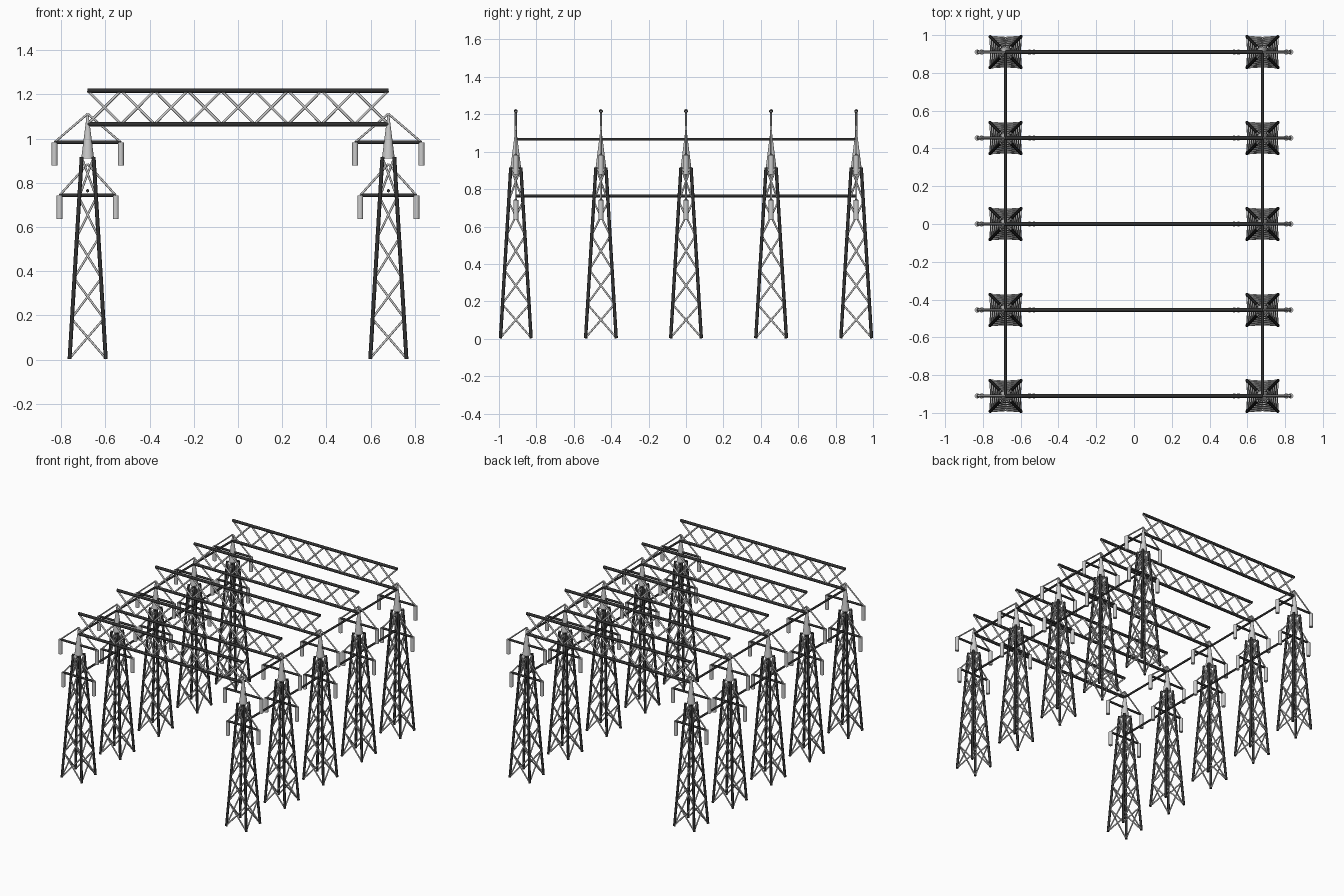
import bpy, bmesh
from mathutils import Vector

if "Cube" in bpy.data.objects:
    bpy.data.objects.remove(bpy.data.objects["Cube"])

dark = bpy.data.materials.new("dark_steel")
dark.diffuse_color = (0.03, 0.03, 0.03, 1)
dark.use_nodes = True
dark.node_tree.nodes["Principled BSDF"].inputs["Base Color"].default_value = dark.diffuse_color


def rod_mesh(name, rods, material=None, sides=10):
    """Mesh made of straight rods (start, end, radius, end radius)."""
    bm = bmesh.new()
    for a, b, r1, r2 in rods:
        a, b = Vector(a), Vector(b)
        d = b - a
        new = bmesh.ops.create_cone(bm, cap_ends=True, segments=sides,
                                    radius1=r1, radius2=r2, depth=d.length)
        rot = d.to_track_quat('Z', 'Y')
        for v in new["verts"]:
            v.co = rot @ v.co + (a + b) / 2
    for f in bm.faces:
        f.smooth = len(f.verts) == 4
    for e in bm.edges:
        e.smooth = all(f.smooth for f in e.link_faces)
    me = bpy.data.meshes.new(name)
    bm.to_mesh(me)
    bm.free()
    if material:
        me.materials.append(material)
    return me


def place(name, me, loc=(0, 0, 0)):
    ob = bpy.data.objects.new(name, me)
    ob.location = loc
    bpy.context.collection.objects.link(ob)


def rod(a, b, r):
    return (a, b, r, r)


TX, ROWS = 0.68, [-0.91, -0.455, 0, 0.455, 0.91]
BASE, TOP, H, BAYS = 0.082, 0.027, 0.915, 5
CORNERS = [(-1, -1), (1, -1), (1, 1), (-1, 1)]


def leg_point(c, z):
    w = BASE + (TOP - BASE) * z / H
    return (c[0] * w, c[1] * w, z)


# Tapered tower legs
legs = [rod(leg_point(c, 0.003), leg_point(c, H), 0.009) for c in CORNERS]

# Crossed bracing on the four tower faces
braces = []
for i in range(4):
    c, d = CORNERS[i], CORNERS[(i + 1) % 4]
    for k in range(BAYS):
        z0, z1 = H * k / BAYS + 0.006, H * (k + 1) / BAYS
        braces.append(rod(leg_point(c, z0), leg_point(d, z1), 0.005))
        braces.append(rod(leg_point(d, z0), leg_point(c, z1), 0.005))

# Cross arms, their stays and hanging insulators
arms, stays, insulators = [], [], []
for half, z, apex in [(0.15, 0.983, 1.112), (0.127, 0.743, 0.885)]:
    arms.append(rod((-half, 0, z), (half, 0, z), 0.008))
    for s in (-1, 1):
        stays.append(rod((s * half, 0, z), (0, 0, apex), 0.005))
        insulators.append(rod((s * half, 0, z), (s * half, 0, z - 0.106), 0.0135))

tower_parts = {
    "tower_legs": rod_mesh("tower_legs", legs, dark),
    "tower_braces": rod_mesh("tower_braces", braces, sides=8),
    "tower_peak": rod_mesh("tower_peak", [((0, 0, 0.91), (0, 0, 1.11), 0.029, 0.004)], sides=16),
    "cross_arms": rod_mesh("cross_arms", arms, dark),
    "arm_stays": rod_mesh("arm_stays", stays, sides=8),
    "insulators": rod_mesh("insulators", insulators, sides=16),
}

# Truss spanning each pair of towers
Z0, Z1, N = 1.065, 1.217, 9
chords = [rod((-TX, 0, z), (TX, 0, z), 0.0105) for z in (Z0, Z1)]
web = []
for k in range(N):
    xa, xb = -TX + 2 * TX * k / N, -TX + 2 * TX * (k + 1) / N
    web += [rod((xa, 0, Z0), (xb, 0, Z1), 0.006), rod((xa, 0, Z1), (xb, 0, Z0), 0.006)]
truss_parts = {"truss_chords": rod_mesh("truss_chords", chords, dark),
               "truss_web": rod_mesh("truss_web", web, sides=8)}

for y in ROWS:
    for x in (-TX, TX):
        for name, me in tower_parts.items():
            place(name, me, (x, y, 0))
    for name, me in truss_parts.items():
        place(name, me, (0, y, 0))

# Long ties along each row of towers
ties = [rod((x, ROWS[0], z), (x, ROWS[-1], z), 0.0075)
        for x in (-TX, TX) for z in (1.067, 0.764)]
place("row_ties", rod_mesh("row_ties", ties, dark))
